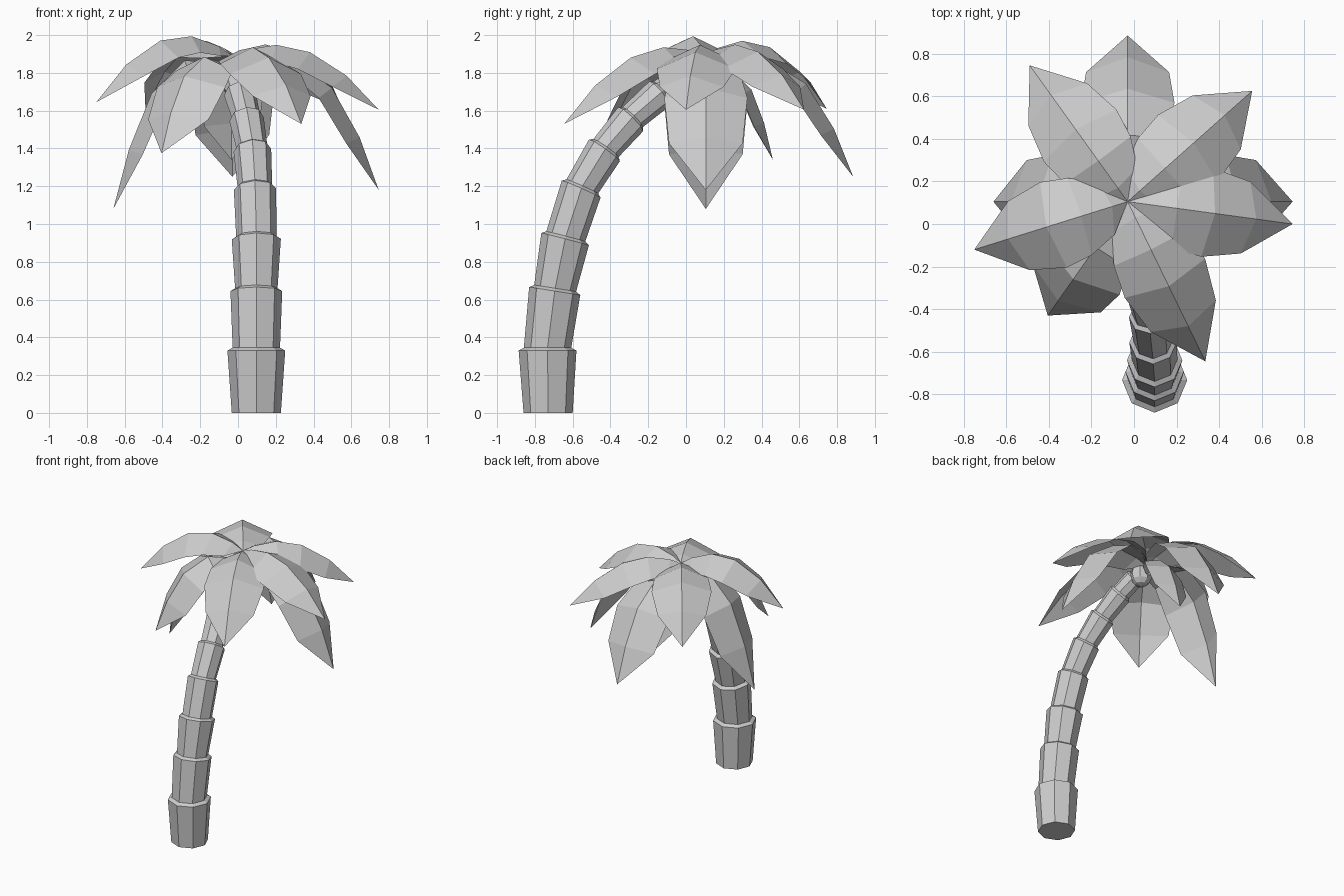
import bpy, bmesh, math
from mathutils import Vector, Matrix

cube = bpy.data.objects.get("Cube")
if cube:
    bpy.data.objects.remove(cube, do_unlink=True)

grey = bpy.data.materials.new("plain_grey")
grey.use_nodes = True
COLOUR = (0.61, 0.61, 0.61, 1)
grey.diffuse_color = COLOUR
grey.node_tree.nodes["Principled BSDF"].inputs["Base Color"].default_value = COLOUR


def finish(bm, name):
    mesh = bpy.data.meshes.new(name)
    bm.to_mesh(mesh)
    bm.free()
    mesh.materials.append(grey)
    obj = bpy.data.objects.new(name, mesh)
    bpy.context.collection.objects.link(obj)


def bridge(bm, a, b):
    n = len(a)
    for i in range(n):
        j = (i + 1) % n
        bm.faces.new((a[i], a[j], b[j], b[i]))


# Trunk: stacked eight-sided flaring segments along a curve (x, y, z, rim radius)
SIDES = 8
JOINTS = [(.097, -.73, 0, .13), (.097, -.733, .33, .153), (.097, -.695, .645, .137),
          (.097, -.64, .92, .13), (.09, -.555, 1.185, .112), (.076, -.432, 1.39, .1),
          (.045, -.293, 1.555, .092), (.01, -.14, 1.69, .085), (-.02, -.02, 1.775, .07)]


def ring(bm, centre, axis, radius):
    side = Vector((1, 0, 0))
    side = (side - axis * side.dot(axis)).normalized()
    up = axis.cross(side)
    turns = [math.tau * i / SIDES for i in range(SIDES)]
    return [bm.verts.new(centre + radius * (math.cos(t) * side + math.sin(t) * up)) for t in turns]


bm = bmesh.new()
points = [Vector(j[:3]) for j in JOINTS]
last = ring(bm, points[0], Vector((0, 0, 1)), JOINTS[0][3])
bm.faces.new(reversed(last))
for k in range(1, len(JOINTS)):
    ahead = points[min(k + 1, len(points) - 1)]
    axis = (ahead - points[k - 1]).normalized()
    if k == 1:
        axis = Vector((0, 0, 1))
    rim = ring(bm, points[k], axis, JOINTS[k][3])
    bridge(bm, last, rim)
    neck = ring(bm, points[k] + axis * .015, axis, JOINTS[k][3] * .82)
    bridge(bm, rim, neck)
    last = neck
bm.faces.new(last)
finish(bm, "trunk")

# Nut hanging under the crown
bm = bmesh.new()
bmesh.ops.create_uvsphere(bm, u_segments=8, v_segments=6, radius=.08,
                          matrix=Matrix.Translation((-.03, .04, 1.77)))
finish(bm, "nut")

# Leaves: folded blades arching from the crown to a tip; stations are (fraction, half width)
UPPER_SHAPE = [(0, 0), (.1, .13), (.3, .19), (.53, .21), (.78, .17), (1, 0)]
LOWER_SHAPE = [(0, 0), (.12, .12), (.4, .18), (.68, .22), (.87, .195), (1, 0)]


def leaf(name, shape, tip, start_z, rise, power, fold, width=1.0):
    start = Vector((-.03, .105, start_z))
    out = Vector(tip) - start
    drop = -out.z
    out.z = 0
    side = Vector((-out.y, out.x, 0)).normalized()
    bm = bmesh.new()
    rows = []
    for f, w in shape:
        height = rise * f - (rise + drop) * f ** power
        slope = rise - (rise + drop) * power * f ** (power - 1)
        ridge = start + out * f + Vector((0, 0, height))
        normal = (out + Vector((0, 0, slope))).cross(side).normalized()
        w *= width
        if w == 0:
            rows.append([bm.verts.new(ridge)] * 3)
        else:
            rows.append([bm.verts.new(ridge + side * s * w - normal * abs(s) * w * fold)
                         for s in (-1, 0, 1)])
    for a, b in zip(rows, rows[1:]):
        for i in range(2):
            corners = dict.fromkeys((a[i], b[i], b[i + 1], a[i + 1]))
            bm.faces.new(list(corners))
    finish(bm, name)


UPPER = {"back_right": ((-.49, .745, 1.61), .5), "back_left": ((.555, .625, 1.605), .41),
         "left": ((.745, 0, 1.605), .4), "front_left": ((.335, -.645, 1.53), .37),
         "right": ((-.75, -.12, 1.645), .6)}
for name, (tip, rise) in UPPER.items():
    leaf("upper_leaf_" + name, UPPER_SHAPE, tip, 1.89, rise, 2, .46)

LOWER = {"back": (-.03, .885, 1.25), "left": (.745, .105, 1.18),
         "right": (-.66, .105, 1.08), "front_right": (-.405, -.43, 1.375)}
for name, tip in LOWER.items():
    leaf("lower_leaf_" + name, LOWER_SHAPE, tip, 1.82, .28, 3, .4)
leaf("inner_leaf_back", LOWER_SHAPE, (-.035, .46, 1.34), 1.75, .25, 3, .4, .75)
